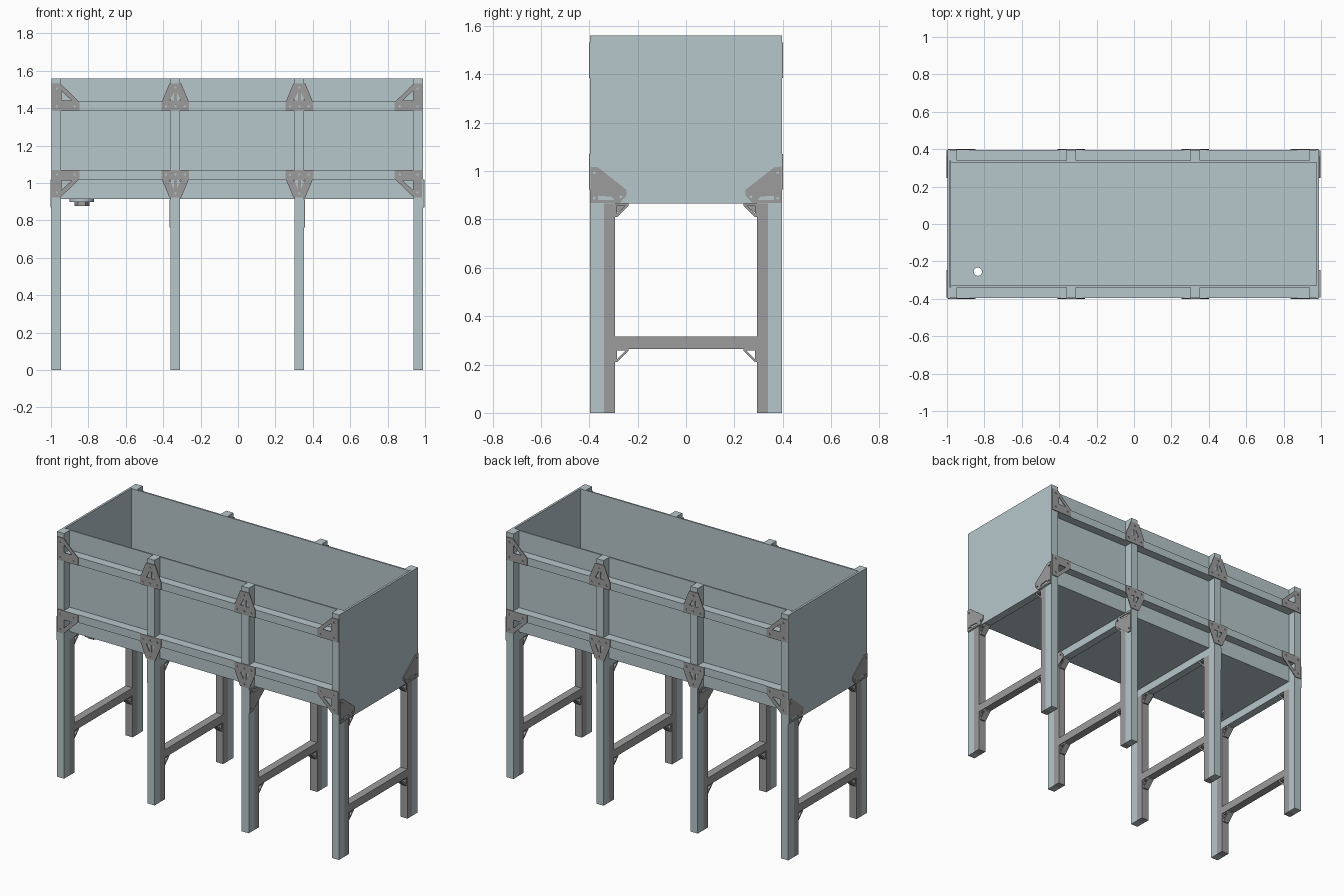
import bpy, bmesh, math
from mathutils import Matrix, Vector

if "Cube" in bpy.data.objects:
    bpy.data.objects.remove(bpy.data.objects["Cube"])


def material(name, rgb):
    m = bpy.data.materials.new(name)
    m.use_nodes = True
    m.diffuse_color = (*rgb, 1)
    m.node_tree.nodes["Principled BSDF"].inputs["Base Color"].default_value = (*rgb, 1)
    return m


BLUE = material("pale_blue_grey", (0.47, 0.565, 0.597))
GREY = material("neutral_grey", (0.34, 0.335, 0.335))


def add_object(name, bm, mat):
    bmesh.ops.recalc_face_normals(bm, faces=bm.faces)
    mesh = bpy.data.meshes.new(name)
    bm.to_mesh(mesh)
    bm.free()
    mesh.materials.clear()
    mesh.materials.append(mat)
    ob = bpy.data.objects.new(name, mesh)
    bpy.context.collection.objects.link(ob)
    return ob


def box(name, xs, ys, zs, mat):
    bm = bmesh.new()
    size = [abs(b - a) for a, b in (xs, ys, zs)]
    mid = [(a + b) / 2 for a, b in (xs, ys, zs)]
    bmesh.ops.create_cube(bm, size=1, matrix=Matrix.Translation(mid) @ Matrix.Diagonal((*size, 1)))
    return add_object(name, bm, mat)


def plate(name, loops, facing, lo, hi, mat):
    """Flat sheet with holes: first loop is the outline, the rest are openings."""
    curve = bpy.data.curves.new(name, "CURVE")
    curve.dimensions = "2D"
    curve.fill_mode = "BOTH"
    curve.extrude = abs(hi - lo) / 2
    for pts in loops:
        spline = curve.splines.new("POLY")
        spline.points.add(len(pts) - 1)
        for p, (u, v) in zip(spline.points, pts):
            p.co = (u, v, 0, 1)
        spline.use_cyclic_u = True
    temp = bpy.data.objects.new(name + "_outline", curve)
    bpy.context.collection.objects.link(temp)
    deps = bpy.context.evaluated_depsgraph_get()
    mesh = bpy.data.meshes.new_from_object(temp.evaluated_get(deps))
    bm = bmesh.new()
    bm.from_mesh(mesh)
    bpy.data.objects.remove(temp)
    bpy.data.meshes.remove(mesh)
    bmesh.ops.remove_doubles(bm, verts=bm.verts, dist=0.0001)
    mid = (lo + hi) / 2
    for vert in bm.verts:
        u, v, w = vert.co
        vert.co = {"x": Vector((mid + w, u, v)),
                   "y": Vector((u, mid + w, v)),
                   "z": Vector((u, v, mid + w))}[facing]
    for f in bm.faces:
        f.material_index = 0
        f.smooth = False
    return add_object(name, bm, mat)


def circle(cx, cy, r, n=8):
    return [(cx + r * math.cos(math.tau * i / n), cy + r * math.sin(math.tau * i / n)) for i in range(n)]


def placed(loops, u0, v0, su=1, sv=1):
    return [[(u0 + su * u, v0 + sv * v) for u, v in pts] for pts in loops]


LEG_X = {"right_end": -0.972, "right_middle": -0.335, "left_middle": 0.328, "left_end": 0.963}
HALF = 0.025
SIDES = {"front": -1, "back": 1}
TOP, FLOOR, BEAM = 1.56, 0.915, 0.865
INNER, OUTER = 0.34, 0.396

# Tank: floor with drain opening, long walls, end walls
drain = (-0.835, -0.255)
plate("tank_floor", [[(-0.982, -0.34), (0.975, -0.34), (0.975, 0.34), (-0.982, 0.34)],
                     circle(*drain, 0.022, 24)], "z", FLOOR, FLOOR + 0.012, BLUE)
for side, s in SIDES.items():
    box(side + "_wall", (-0.982, 0.975), (s * 0.33, s * INNER), (FLOOR, TOP), BLUE)
box("right_end_wall", (-0.998, -0.984), (-0.397, 0.397), (BEAM, TOP), BLUE)
box("left_end_wall", (0.976, 0.99), (-0.397, 0.397), (BEAM, TOP), BLUE)

# Drain fitting below the floor
plate("drain_flange", [circle(*drain, 0.065, 32), circle(*drain, 0.022, 24)], "z", 0.898, FLOOR, BLUE)
plate("drain_nut", [circle(*drain, 0.04, 6), circle(*drain, 0.022, 24)], "z", 0.878, 0.898, GREY)

# Four support frames: tall posts, inner legs, cross beams, corner braces
brace = [[(0, 0), (0.055, 0), (0.055, -0.008), (0.008, -0.055), (0, -0.055)],
         [(0.008, -0.008), (0.042, -0.008), (0.008, -0.042)]]
for frame, x in LEG_X.items():
    xs = (x - HALF, x + HALF)
    for side, s in SIDES.items():
        tag = f"{frame}_{side}"
        box(tag + "_post", xs, (s * INNER, s * OUTER), (0, TOP), BLUE)
        box(tag + "_inner_leg", xs, (s * 0.293, s * INNER), (0, BEAM), GREY)
        for level, z in (("upper", BEAM), ("lower", 0.265)):
            plate(f"{tag}_{level}_brace", placed(brace, s * 0.293, z, -s), "x", x - 0.02, x + 0.02, GREY)
    box(frame + "_upper_beam", xs, (-INNER, INNER), (BEAM, FLOOR), BLUE)
    box(frame + "_lower_beam", xs, (-0.293, 0.293), (0.265, 0.315), GREY)

# Horizontal rails between neighbouring posts
centres = list(LEG_X.values())
for side, s in SIDES.items():
    for level, z in (("upper", 1.385), ("lower", 1.02)):
        for i in range(3):
            box(f"{side}_{level}_rail_{i + 1}", (centres[i] + HALF, centres[i + 1] - HALF),
                (s * INNER, s * OUTER), (z, z + 0.05), BLUE)

# Joining plates, drawn from the rail edge towards the post end
tee = [[(-0.073, 0), (0.073, 0), (0.073, 0.048), (0.032, 0.146), (-0.032, 0.146), (-0.073, 0.048)],
       [(-0.03, 0.055), (-0.008, 0.055), (-0.008, 0.1)],
       [(0.03, 0.055), (0.008, 0.055), (0.008, 0.1)]]
tee += [circle(u, v, 0.006) for u, v in ((-0.05, 0.025), (0.05, 0.025), (0, 0.025), (0, 0.125))]
corner = [[(0, 0), (0.147, 0), (0.147, 0.048), (0.045, 0.146), (0, 0.146)],
          [(0.05, 0.056), (0.105, 0.056), (0.05, 0.108)]]
corner += [circle(u, v, 0.006) for u, v in ((0.025, 0.12), (0.025, 0.025), (0.12, 0.025))]
for side, s in SIDES.items():
    for level, z, up in (("upper", 1.385, 1), ("lower", 1.07, -1)):
        for frame, x in LEG_X.items():
            if "middle" in frame:
                loops = placed(tee, x, z, 1, up)
            else:
                out = math.copysign(1, x)
                loops = placed(corner, x + out * 0.022, z, -out, up)
            plate(f"{frame}_{side}_{level}_plate", loops, "y", s * OUTER, s * 0.401, GREY)

# Gussets on the end walls and on the outer faces of the middle frames
gusset = [[(0, 0), (0.12, 0), (0.147, 0.03), (0.147, 0.055), (0.03, 0.147), (0, 0.15)],
          [(0.03, 0.012), (0.1, 0.012), (0.085, 0.026), (0.03, 0.03)]]
gusset += [circle(u, v, 0.006) for u, v in ((0.015, 0.125), (0.015, 0.02), (0.125, 0.025))]
for side, s in SIDES.items():
    for name, x, dx in (("right_end", -0.998, -0.004), ("left_end", 0.99, 0.006)):
        plate(f"{name}_{side}_gusset", placed(gusset, s * 0.394, BEAM + 0.003, -s), "x", x, x + dx, GREY)
    for name, out in (("right_middle", -1), ("left_middle", 1)):
        x = LEG_X[name] + out * HALF
        plate(f"{name}_{side}_gusset", placed(gusset, s * 0.394, FLOOR - 0.002, -s, -1),
              "x", x, x + out * 0.006, GREY)
